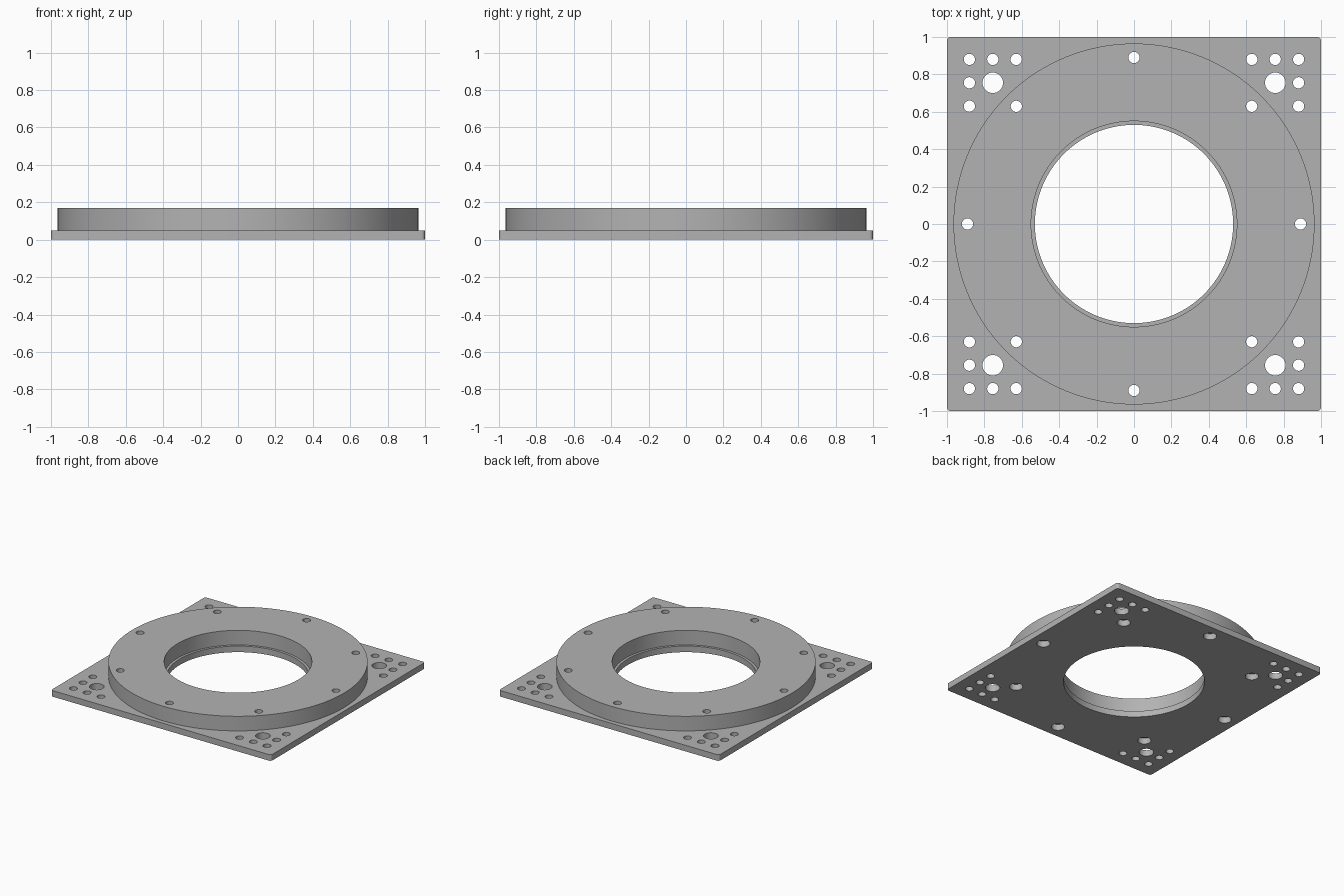
import bpy, bmesh, math

cube = bpy.data.objects.get("Cube")
if cube:
    bpy.data.objects.remove(cube, do_unlink=True)

metal = bpy.data.materials.new("grey_metal")
metal.use_nodes = True
GREY = (0.45, 0.45, 0.45, 1)
metal.diffuse_color = GREY
metal.node_tree.nodes["Principled BSDF"].inputs["Base Color"].default_value = GREY


def circle(x, y, r, n=32):
    return [(x + r * math.cos(math.tau * i / n), y + r * math.sin(math.tau * i / n))
            for i in range(n)]


def rounded_square(half, r, steps=6):
    points = []
    for corner in range(4):
        start = corner * math.pi / 2
        cx = math.copysign(half - r, math.cos(start + math.pi / 4))
        cy = math.copysign(half - r, math.sin(start + math.pi / 4))
        for i in range(steps + 1):
            a = start + math.pi / 2 * i / steps
            points.append((cx + r * math.cos(a), cy + r * math.sin(a)))
    return points


def slab(name, loops, bottom, top):
    """Extrude an outline with holes between two heights."""
    curve = bpy.data.curves.new(name + "_profile", "CURVE")
    curve.dimensions = "2D"
    curve.fill_mode = "BOTH"
    curve.extrude = (top - bottom) / 2
    for loop in loops:
        spline = curve.splines.new("POLY")
        spline.points.add(len(loop) - 1)
        for point, (x, y) in zip(spline.points, loop):
            point.co = (x, y, 0, 1)
        spline.use_cyclic_u = True
    source = bpy.data.objects.new(name + "_profile", curve)
    bpy.context.collection.objects.link(source)
    mesh = bpy.data.meshes.new_from_object(
        source.evaluated_get(bpy.context.evaluated_depsgraph_get()))
    bpy.data.objects.remove(source, do_unlink=True)

    # Weld the caps to the walls and lift the slab to its height
    bm = bmesh.new()
    bm.from_mesh(mesh)
    bmesh.ops.remove_doubles(bm, verts=bm.verts, dist=0.0001)
    bmesh.ops.recalc_face_normals(bm, faces=bm.faces)
    bmesh.ops.translate(bm, verts=bm.verts, vec=(0, 0, (top + bottom) / 2))
    bm.to_mesh(mesh)
    bm.free()
    mesh.name = name
    mesh.materials.clear()
    mesh.materials.append(metal)
    obj = bpy.data.objects.new(name, mesh)
    bpy.context.collection.objects.link(obj)
    bpy.ops.object.select_all(action="DESELECT")
    obj.select_set(True)
    bpy.context.view_layer.objects.active = obj
    bpy.ops.object.shade_smooth_by_angle(angle=math.radians(30))
    return obj


def bolt_ring(r):
    return [circle(0.89 * math.cos(k * math.pi / 4), 0.89 * math.sin(k * math.pi / 4), r)
            for k in range(8)]


# Corner hole groups: one large hole and five small ones, mirrored to each corner
NEAR, MID, FAR = 0.63, 0.755, 0.88
corner_holes = []
for sx in (-1, 1):
    for sy in (-1, 1):
        corner_holes.append(circle(sx * MID, sy * MID, 0.055))
        for x, y in ((FAR, FAR), (MID, FAR), (NEAR, FAR), (FAR, MID), (FAR, NEAR)):
            corner_holes.append(circle(sx * x, sy * y, 0.03))

# Square base plate, with wider bolt recesses under the flange
slab("base_plate",
     [rounded_square(1.0, 0.02), circle(0, 0, 0.53, 128)] + corner_holes + bolt_ring(0.05),
     0, 0.05)

# Round flange with a slightly wider bore
slab("round_flange",
     [circle(0, 0, 0.965, 160), circle(0, 0, 0.55, 128)] + bolt_ring(0.03),
     0.05, 0.17)
